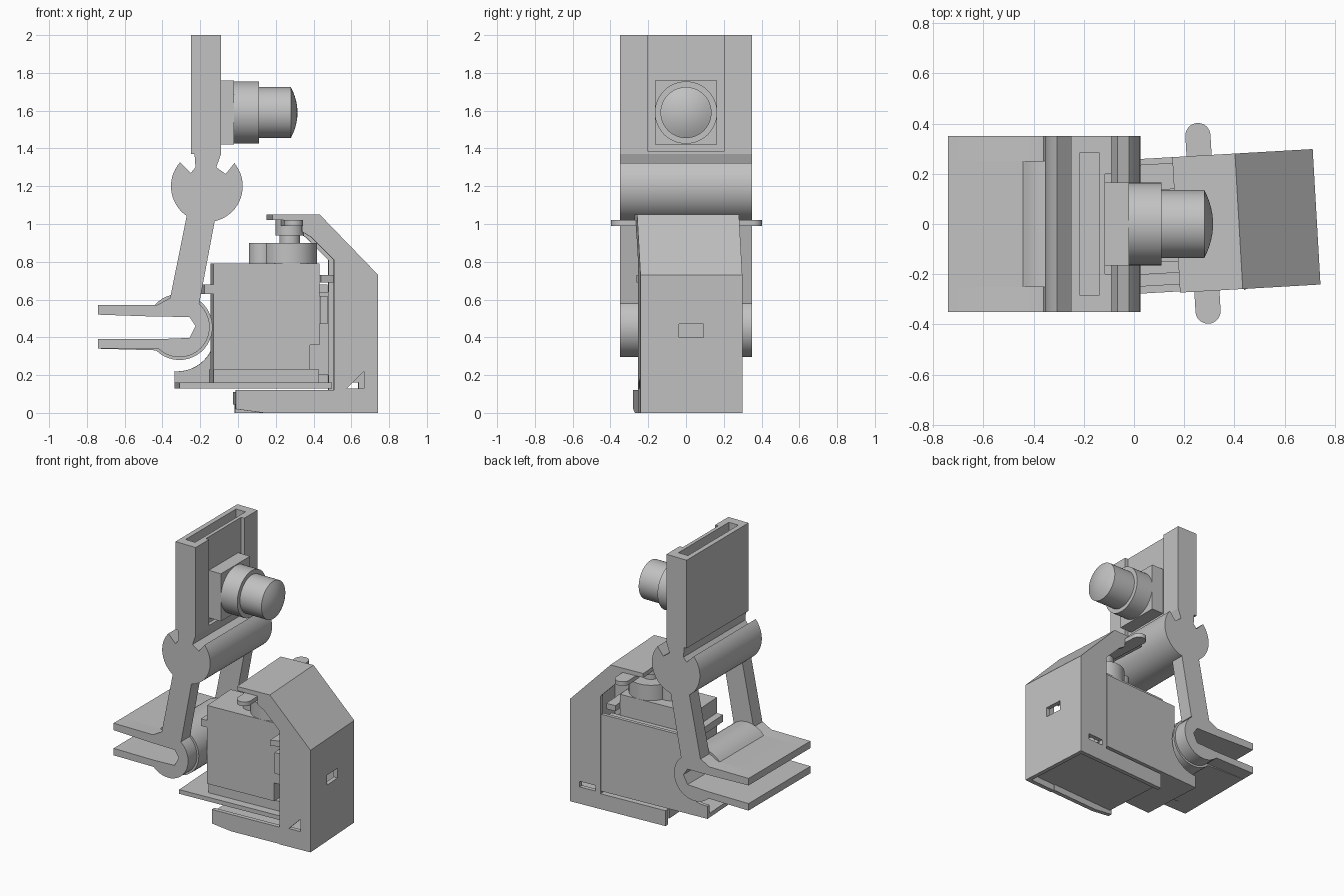
import bpy, bmesh
from math import sin, cos, radians, pi
from mathutils import Matrix

old = bpy.data.objects.get("Cube")
if old:
    bpy.data.objects.remove(old, do_unlink=True)

grey = bpy.data.materials.new("plain_grey")
grey.use_nodes = True
grey.diffuse_color = (0.54, 0.54, 0.54, 1)
grey.node_tree.nodes["Principled BSDF"].inputs["Base Color"].default_value = (0.54, 0.54, 0.54, 1)

STILL = Matrix.Identity(4)
# The base is turned slightly about the vertical axis
TURN = Matrix.Translation((0.003, -0.013, 0)) @ Matrix.Rotation(radians(3.3), 4, 'Z')


def finish(name, bm, matrix, smooth=False):
    bmesh.ops.recalc_face_normals(bm, faces=bm.faces)
    bm.transform(matrix)
    mesh = bpy.data.meshes.new(name)
    bm.to_mesh(mesh)
    bm.free()
    mesh.materials.append(grey)
    ob = bpy.data.objects.new(name, mesh)
    bpy.context.collection.objects.link(ob)
    bpy.ops.object.select_all(action='DESELECT')
    ob.select_set(True)
    bpy.context.view_layer.objects.active = ob
    if smooth:
        bpy.ops.object.shade_smooth_by_angle(angle=radians(30))
    return ob


def prism(name, pts, lo, hi, axis='Y', matrix=STILL, smooth=False):
    """Extrude an x-z profile along y, or an x-y profile along z."""
    bm = bmesh.new()
    place = (lambda p: (p[0], lo, p[1])) if axis == 'Y' else (lambda p: (p[0], p[1], lo))
    face = bm.faces.new([bm.verts.new(place(p)) for p in pts])
    move = (0, hi - lo, 0) if axis == 'Y' else (0, 0, hi - lo)
    new = bmesh.ops.extrude_face_region(bm, geom=[face])["geom"]
    bmesh.ops.translate(bm, vec=move, verts=[v for v in new if isinstance(v, bmesh.types.BMVert)])
    return finish(name, bm, matrix, smooth)


def box(name, x, y, z, matrix=STILL):
    return prism(name, [(x[0], y[0]), (x[1], y[0]), (x[1], y[1]), (x[0], y[1])], z[0], z[1], 'Z', matrix)


def arc(cx, cy, r, a, b, n=24):
    return [(cx + r * cos(radians(a + (b - a) * i / n)), cy + r * sin(radians(a + (b - a) * i / n)))
            for i in range(n + 1)]


def disc(name, cx, cy, r, z0, z1):
    return prism(name, arc(cx, cy, r, 0, 352.5, 47), z0, z1, 'Z', TURN, True)


def cut(ob, cutter):
    mod = ob.modifiers.new("cut", 'BOOLEAN')
    mod.object = cutter
    mod.solver = 'EXACT'
    bpy.ops.object.select_all(action='DESELECT')
    bpy.context.view_layer.objects.active = ob
    ob.select_set(True)
    bpy.ops.object.modifier_apply(modifier=mod.name)
    bpy.data.objects.remove(cutter, do_unlink=True)


# Camera plate: frame with recessed front and a slot open at the top
frame = prism("camera_plate", [(-.25, -.35), (-.09, -.35), (-.09, -.2), (-.115, -.2), (-.115, .2),
                               (-.09, .2), (-.09, .35), (-.25, .35)], 1.385, 2, 'Z')
cut(frame, box("slot_cutter", (-.215, -.14), (-.285, .285), (1.45, 2.1)))
box("camera_plate_foot", (-.25, -.09), (-.35, .35), (1.37, 1.385))

# Camera: square housing, then stepped lens barrel with domed glass
box("camera_housing", (-.115, -.02), (-.165, .165), (1.42, 1.76))
outline = [(-.02, 0), (-.02, .165), (.11, .165), (.11, .135), (.28, .135)]
outline += [(.28 + .035 * (1 - (t / 6) ** 2), .135 * t / 6) for t in range(5, -1, -1)]
bm = bmesh.new()
verts = [bm.verts.new((x, 0, r)) for x, r in outline]
edges = [bm.edges.new(pair) for pair in zip(verts, verts[1:])]
bmesh.ops.spin(bm, geom=verts + edges, cent=(0, 0, 0), axis=(1, 0, 0), angle=2 * pi, steps=48)
bmesh.ops.remove_doubles(bm, verts=bm.verts, dist=.0005)
finish("lens", bm, Matrix.Translation((0, 0, 1.59)), True)

# Tilt hinge with notches either side of the neck
prism("tilt_hinge", [(-.23, 1.37), (-.225, 1.3), (-.25, 1.27)] + arc(-.165, 1.2, .19, 138, 400, 40)
      + [(-.065, 1.265), (-.115, 1.3), (-.09, 1.37)], -.35, .35, smooth=True)


# Clamp: a slotted knuckle with two flat jaws
def clamp(name, r, start, lo, hi):
    jaw_top = [(-.74, .57), (-.455 if r > .165 else -.43, .57)]
    slot = [(-.74, .34), (-.74, .39), (-.43, .39), (-.257, .397), (-.225, .46), (-.257, .508),
            (-.44, .51), (-.74, .52)]
    prism(name, jaw_top + arc(-.31, .455, r, start, -135, 32) + slot, lo, hi, smooth=True)


clamp("clamp_middle", .175, 139, -.25, .25)
for side, lo, hi in (("right", -.35, -.25), ("left", .25, .35)):
    clamp("clamp_" + side, .16, 110, lo, hi)
    prism("arm_" + side, [(-.268, 1.06), (-.365, .58), (-.205, .58), (-.115, 1.06)], lo, hi)

# Bracket: floor shelf, plinth and a back wall hollowed to clear the knuckle
box("bracket_floor", (-.325, .485), (-.19, .27), (.13, .16), TURN)
box("servo_plinth", (-.14, .42), (-.13, .25), (.16, .23), TURN)
prism("bracket_back", [(-.325, .16), (-.325, .22)] + arc(-.31, .42, .2, -94, 25)
      + [(-.13, .68), (.485, .68), (.485, .16)], .245, .27, matrix=TURN, smooth=True)
box("bracket_filler", (-.1, .485), (.14, .245), (.2, .64), TURN)

# Servo motor
prism("servo_body", [(-.14, .23), (.37, .23), (.37, .36), (.42, .36), (.42, .79), (-.14, .79)],
      -.145, .145, matrix=TURN)
prism("servo_flange", [(.42, -.275), (.42, .2), (.49, .2), (.49, -.25)], .69, .73, 'Z', TURN)
box("servo_rear_flange", (-.19, -.14), (-.14, .14), (.63, .68), TURN)
box("servo_plug", (.42, .46), (-.22, .1), (.47, .62), TURN)
disc("servo_gear_cover", .272, 0, .145, .79, .9)
disc("servo_small_cover", .125, 0, .07, .79, .9)
disc("servo_shaft", .272, 0, .055, .9, .94)
disc("horn_hub", .272, 0, .075, .94, 1.02)
prism("servo_horn", arc(.272, .35, .05, 0, 180, 16) + arc(.272, -.35, .05, 180, 360, 16),
      .99, 1.02, 'Z', TURN, True)

# Hood: bent outer shell with a small window
shell = prism("hood_shell", [(.725, 0), (.725, .73), (.415, 1.05), (.165, 1.05), (.165, 1.02),
                             (.4, 1.02), (.695, .72), (.695, 0)], -.24, .24, matrix=TURN)
cut(shell, box("window_cutter", (.6, .9), (-.065, .065), (.4, .47), TURN))

# Hood side walls with their lower openings
for side, lo, hi in (("front", -.27, -.24), ("back", .24, .27)):
    wall = prism("hood_wall_" + side, [(.49, 0), (.725, 0), (.725, .73), (.415, 1.05), (.165, 1.05),
                                       (.165, 1.02), (.32, 1.02), (.32, .96), (.37, .93), (.49, .81)],
                 lo, hi, matrix=TURN)
    if side == "front":
        hole = [(.56, .13), (.65, .13), (.65, .22)]
    else:
        hole = [(.53, .12), (.65, .12), (.65, .16), (.53, .16)]
    cut(wall, prism("wall_cutter", hole, lo - .1, hi + .1, matrix=TURN))

# Hood floor and lower rails
box("hood_floor", (-.015, .695), (-.24, .24), (.045, .11), TURN)
prism("front_rail", [(-.03, .02), (.12, 0), (.49, 0), (.49, .12), (-.03, .12)],
      -.265, -.235, matrix=TURN)
box("back_rail", (-.005, .49), (.24, .27), (0, .11), TURN)
